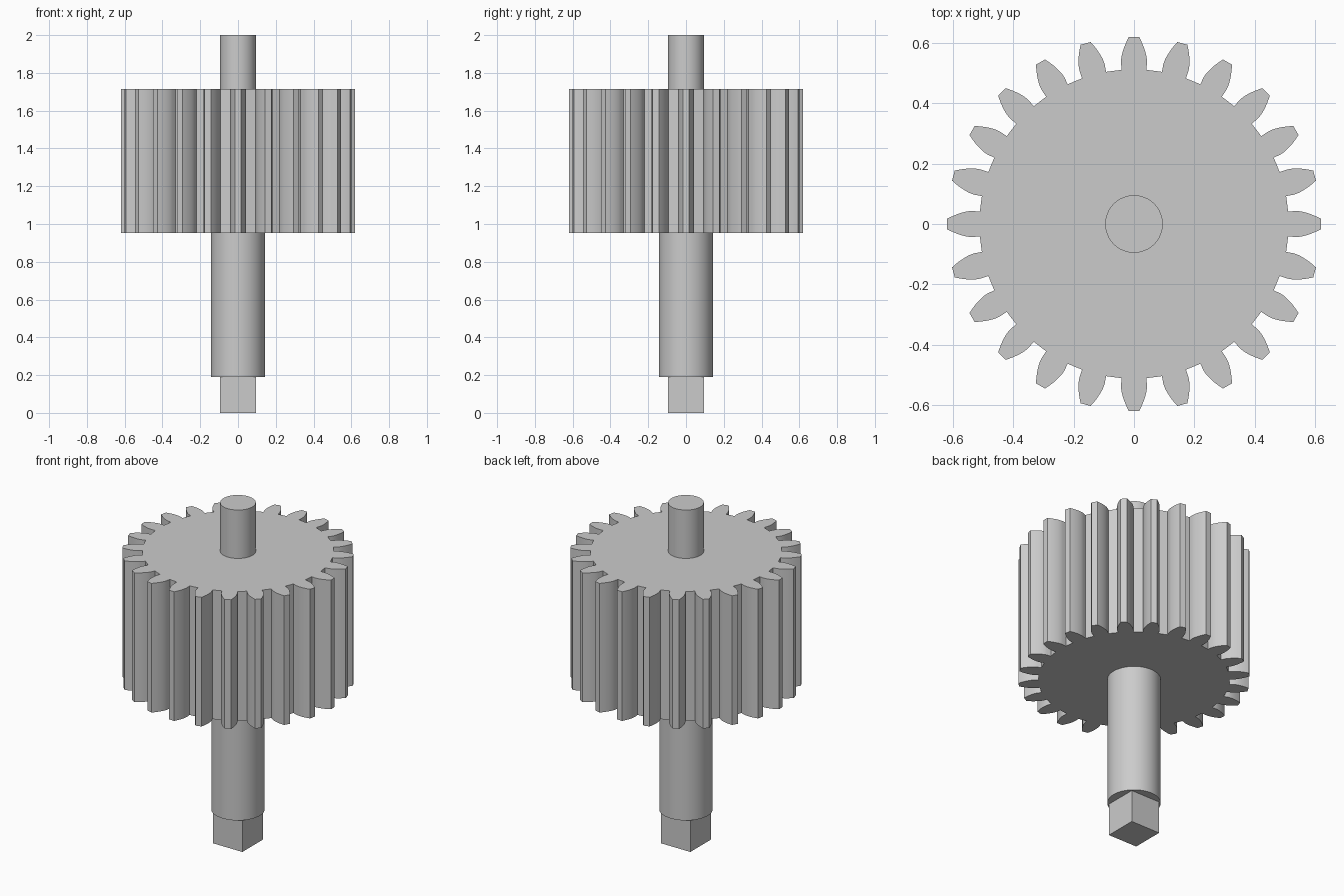
import bpy, bmesh, math

if "Cube" in bpy.data.objects:
    bpy.data.objects.remove(bpy.data.objects["Cube"], do_unlink=True)

# One plain grey for every part
grey = bpy.data.materials.new("light_grey_metal")
grey.use_nodes = True
grey.diffuse_color = (0.6, 0.6, 0.6, 1)
grey.node_tree.nodes["Principled BSDF"].inputs["Base Color"].default_value = (0.6, 0.6, 0.6, 1)

U = 2 / 10.5            # basic unit; the heights are 1, 4, 4 and 1.5 units
TEETH = 24
MODULE = U / 4


def prism(name, outline, low, high):
    """Extrude a flat outline upward from low to high."""
    bm = bmesh.new()
    face = bm.faces.new([bm.verts.new((x, y, low)) for x, y in outline])
    side = bmesh.ops.extrude_face_region(bm, geom=[face])
    top = [v for v in side["geom"] if isinstance(v, bmesh.types.BMVert)]
    bmesh.ops.translate(bm, verts=top, vec=(0, 0, high - low))
    bmesh.ops.recalc_face_normals(bm, faces=bm.faces)
    mesh = bpy.data.meshes.new(name)
    bm.to_mesh(mesh)
    bm.free()
    mesh.materials.append(grey)
    obj = bpy.data.objects.new(name, mesh)
    bpy.context.collection.objects.link(obj)
    bpy.ops.object.select_all(action="DESELECT")
    obj.select_set(True)
    bpy.context.view_layer.objects.active = obj
    bpy.ops.object.shade_smooth_by_angle(angle=math.radians(25))
    return obj


def polar(r, a):
    return r * math.cos(a), r * math.sin(a)


def circle(r, n=64):
    return [polar(r, 2 * math.pi * i / n) for i in range(n)]


def gear_outline(steps=7):
    """Involute teeth with straight roots."""
    pitch = MODULE * TEETH / 2
    base = pitch * math.cos(math.radians(20))
    tip = pitch + MODULE
    root = pitch - 1.25 * MODULE

    def inv(r):
        a = math.acos(min(1, base / r))
        return math.tan(a) - a

    start = math.pi / (2 * TEETH) + inv(pitch)
    radii = [base + (tip - base) * (i / steps) for i in range(steps + 1)]
    flank = [(root, start)] + [(r, start - inv(r)) for r in radii]
    points = []
    for k in range(TEETH):
        mid = 2 * math.pi * k / TEETH
        points += [polar(r, mid - a) for r, a in flank]
        points += [polar(r, mid + a) for r, a in reversed(flank)]
    return points


# Square drive end, thick lower shaft, gear and thin upper shaft
h = U / 2
prism("square_end", [(-h, -h), (h, -h), (h, h), (-h, h)], 0, U)
prism("lower_shaft", circle(0.75 * U), U, 5 * U)
prism("gear", gear_outline(), 5 * U, 9 * U)
prism("upper_shaft", circle(h), 9 * U, 10.5 * U)
